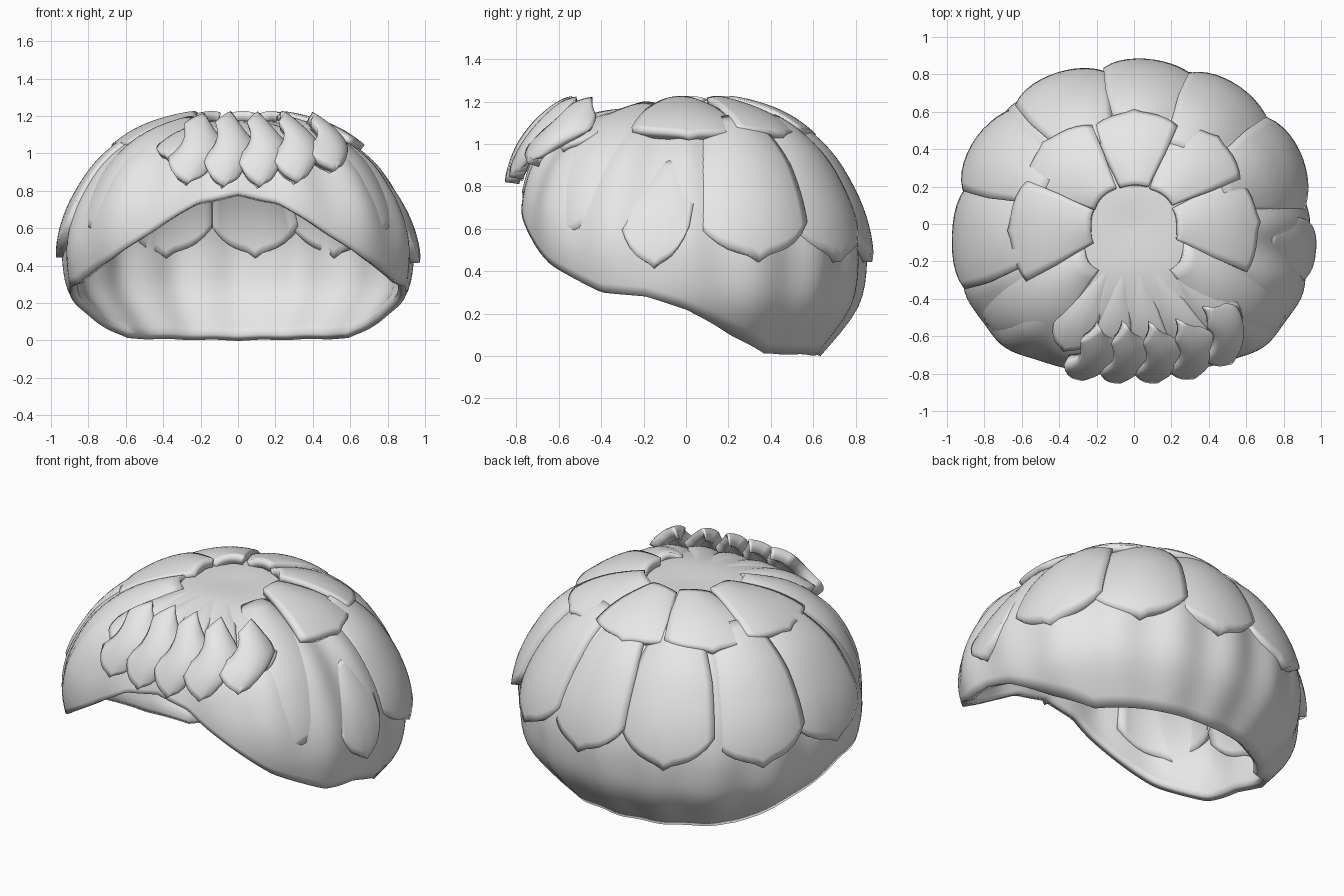
import bpy, bmesh
from math import radians, sin, cos, pi
from mathutils import Vector

if "Cube" in bpy.data.objects:
    bpy.data.objects.remove(bpy.data.objects["Cube"])

grey = bpy.data.materials.new("light grey")
grey.use_nodes = True
grey.diffuse_color = (0.8, 0.8, 0.8, 1)
grey.node_tree.nodes["Principled BSDF"].inputs["Base Color"].default_value = (0.8, 0.8, 0.8, 1)

# Dome profile from crown to hem: (relative radius, height)
PROFILE = [(0, 1.17), (.28, 1.17), (.55, 1.1), (.76, .96), (.9, .78),
           (.98, .6), (1, .42), (.95, .22), (.75, 0)]
# Hem height against angle away from the front
HEM = [(0, .78), (15, .74), (28, .62), (47, .43), (65, .3), (78, .28),
       (90, .22), (105, .1), (122, .01), (180, 0)]
CORE = Vector((0, 0, .45))


def lerp(a, b, t):
    return a + (b - a) * t


def profile(s):
    """Smooth curve through the profile points, s from 0 to 1."""
    n = len(PROFILE) - 1
    i = min(int(s * n), n - 1)
    t = s * n - i
    p = [Vector(PROFILE[min(max(k, 0), n)]) for k in range(i - 1, i + 3)]
    return p[1] + .5 * t * (p[2] - p[0] + t * (2 * p[0] - 5 * p[1] + 4 * p[2] - p[3]
                            + t * (3 * (p[1] - p[2]) + p[3] - p[0])))


def hem_height(az):
    front = abs((az + 270) % 360 - 180)
    for (a, za), (b, zb) in zip(HEM, HEM[1:]):
        if front <= b:
            return lerp(za, zb, (front - a) / (b - a))
    return 0


def dome(az, s, lift=0):
    """Point on the dome at an azimuth in degrees, raised by lift."""
    r, z = profile(s)
    c, d = cos(radians(az)), sin(radians(az))
    depth, n = (.84, 2.1) if d > 0 else (.62 + .3 * z, 3)
    r /= (abs(c / .93) ** n + abs(d / depth) ** n) ** (1 / n)
    p = Vector((r * c, r * d, z))
    return p + (p - CORE).normalized() * lift


def grid_object(name, rows, thickness, closed=False):
    """Skin rows of points and thicken them inward."""
    bm = bmesh.new()
    vs = [[bm.verts.new(p) for p in row] for row in rows]
    for a, b in zip(vs, vs[1:]):
        m = len(a)
        for i in range(m if closed else m - 1):
            j = (i + 1) % m
            bm.faces.new((a[i], b[i], b[j], a[j]))
    bmesh.ops.remove_doubles(bm, verts=bm.verts, dist=.0005)
    bmesh.ops.recalc_face_normals(bm, faces=bm.faces)
    bm.normal_update()
    if sum(f.normal.dot(f.calc_center_median() - CORE) for f in bm.faces) < 0:
        bmesh.ops.reverse_faces(bm, faces=bm.faces)
    me = bpy.data.meshes.new(name)
    bm.to_mesh(me)
    bm.free()
    me.materials.append(grey)
    ob = bpy.data.objects.new(name, me)
    bpy.context.collection.objects.link(ob)
    mod = ob.modifiers.new("thickness", "SOLIDIFY")
    mod.thickness, mod.offset = thickness, -1
    bpy.ops.object.select_all(action="DESELECT")
    ob.select_set(True)
    bpy.context.view_layer.objects.active = ob
    bpy.ops.object.shade_smooth_by_angle(angle=radians(35))


def hem_s(az):
    lo, hi = .3, 1
    for _ in range(20):
        mid = (lo + hi) / 2
        lo, hi = (mid, hi) if profile(mid)[1] > hem_height(az) else (lo, mid)
    return lo


# Softly lobed shell with an arched opening at the front
def shell_point(az, t):
    s = hem_s(az) * t
    lobe = cos(radians(az * 16 + 15 * sin(radians(az * 2))))
    fade = min(1, max(0, (s - .14) * 4)) * min(1, .3 + (1 - t) * 3)
    return dome(az, s, fade * .013 * lobe)


grid_object("shell", [[shell_point(az, t / 30) for az in range(0, 360, 2)]
                      for t in range(31)], .045, closed=True)


def petal(name, az0, az1, half, s0, s1, lift0, lift1, top, tip,
          dome_h=.03, tilt=.0, curl=0, thick=.1, notch=0):
    """Leaf on the dome: starts at az0, s0 and ends rounded at az1, s1."""
    rows = []
    for j in range(17):
        v = j / 16
        width = half * lerp(top, 1, min(1, v / .5) ** .8)
        row = []
        for i in range(13):
            u = i / 6 - 1
            end = s1 - (s1 - s0) * (tip * abs(u) ** 2.4 - .05 * max(0, 1 - 5 * abs(u)))
            start = s0 + notch * (s1 - s0) * abs(u)
            s = lerp(start, end, v)
            az = lerp(az0, az1, v) + curl * sin(pi * v) + u * width
            lift = lerp(lift0, lift1, v) + dome_h * (1 - u * u) + tilt * u
            row.append(dome(az, s, lift))
        rows.append(row)
    grid_object(name, rows, thick)


# Outer ring of long hanging petals
for k, az in enumerate((183, 151, 117, 83, 52, 21)):
    petal(f"outer_petal_{k + 1}", az + 2, az, 18, .24, .71, .005, .012,
          .85, .22, dome_h=.03, tilt=.018)
petal("side_petal", -5, -9, 10, .4, .735, -.03, .015, .6, .35, dome_h=.03, tilt=.01)

# Inner ring of broad petals around the crown
for k, (az, half) in enumerate(((183, 25), (138, 25), (90, 24), (46, 23), (1, 24))):
    petal(f"inner_petal_{k + 1}", az, az, half, .105, .32, .035, .026,
          .9, .1, dome_h=.018, tilt=-.012, thick=.05)

# Smooth side locks sinking into the front corners
for side, az in (("right", 217), ("left", -36)):
    petal(f"{side}_side_lock", az, az, 20, .13, .62, .0, -.045,
          .8, .2, dome_h=.035, thick=.04)

# Curled fringe locks above the front arch
for k, (a0, a1, s0, s1) in enumerate(((-108, -108, .23, .475), (-94, -95, .22, .485),
                                      (-79, -82, .22, .485), (-64, -69, .22, .47),
                                      (-48, -55, .22, .43))):
    petal(f"fringe_lock_{k + 1}", a0, a1, 8.5, s0, s1, .09, .06,
          .8, .32, dome_h=.035, tilt=-.03, curl=4, thick=.07, notch=.2)

# Narrow swept strands between the crown and the fringe
for k, az in enumerate((-122, -104, -86, -68, -50)):
    petal(f"swept_strand_{k + 1}", az, az + 3, 10, .1, .36, -.035, .01,
          .9, .2, dome_h=.03, tilt=.008, thick=.04)
